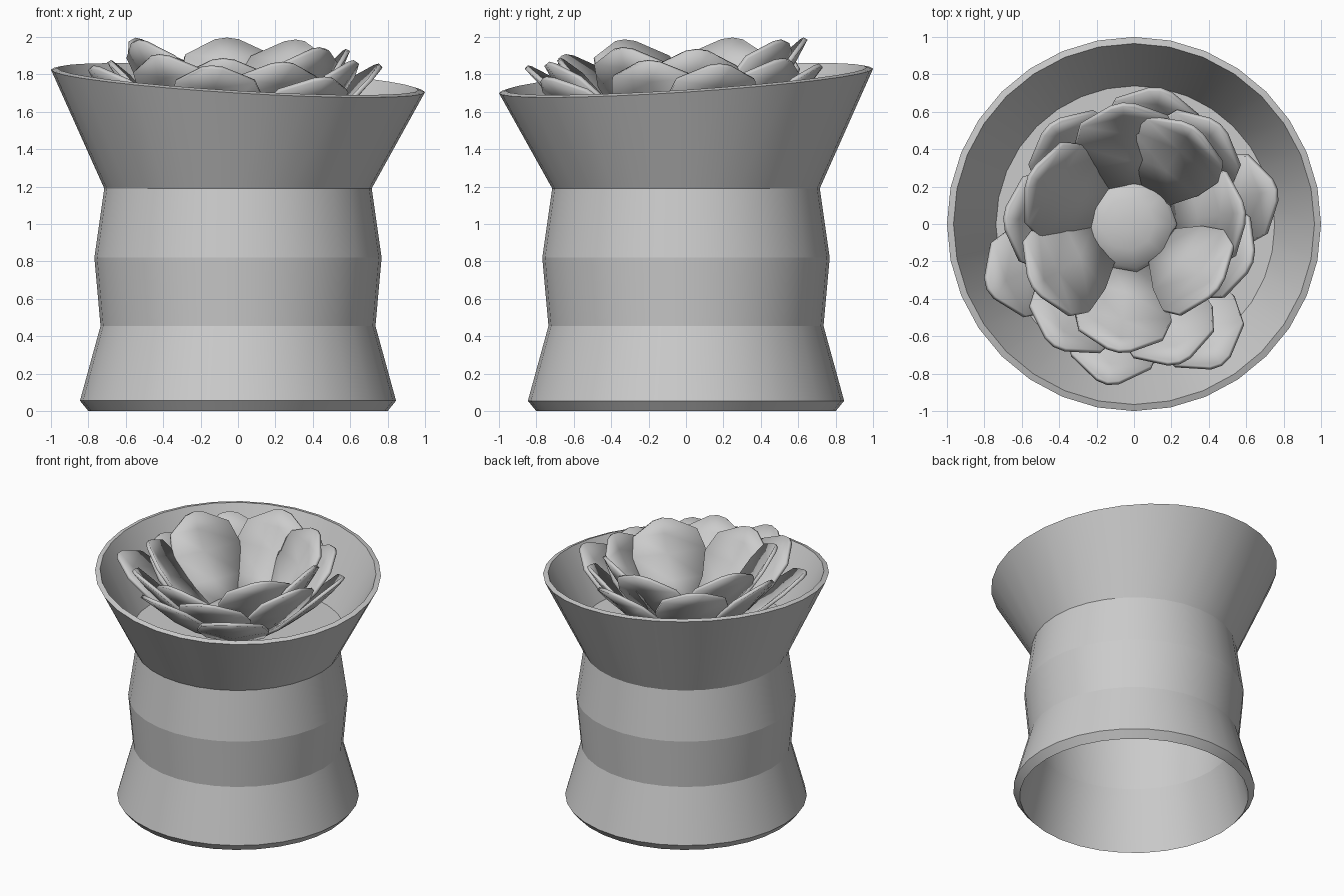
import bpy, bmesh
from math import sin, cos, pi, radians, atan2, hypot
from mathutils import Vector

if "Cube" in bpy.data.objects:
    bpy.data.objects.remove(bpy.data.objects["Cube"])


def make(name, verts, faces, angle):
    me = bpy.data.meshes.new(name)
    me.from_pydata(verts, [], faces)
    bm = bmesh.new()
    bm.from_mesh(me)
    bmesh.ops.recalc_face_normals(bm, faces=bm.faces)
    bm.to_mesh(me)
    bm.free()
    me.shade_smooth()
    me.set_sharp_from_angle(angle=radians(angle))
    ob = bpy.data.objects.new(name, me)
    bpy.context.collection.objects.link(ob)
    return ob


def lathe(name, profile, n, angle, closed=False, caps=False, centre=(0, 0), shape=None):
    verts = []
    for r, z in profile:
        for i in range(n):
            a = 2 * pi * i / n
            v = (centre[0] + r * cos(a), centre[1] + r * sin(a), z)
            verts.append(shape(v) if shape else v)
    m = len(profile)
    faces = []
    for j in range(m if closed else m - 1):
        k = (j + 1) % m
        for i in range(n):
            h = (i + 1) % n
            faces.append((j * n + i, j * n + h, k * n + h, k * n + i))
    if caps:
        faces.append(tuple(range(n)))
        faces.append(tuple(range((m - 1) * n, m * n)))
    return make(name, verts, faces, angle)


# Pot: thin open shell whose rim is slanted
def slant(v):
    x, y, z = v
    return (x, y, z - 0.06 * x + 0.065 * y) if z > 1.6 else v


outer = [(0.80, 0), (0.845, 0.055), (0.735, 0.455), (0.768, 0.82), (0.715, 1.19), (1.0, 1.765)]
inner = [(0.965, 1.775), (0.68, 1.20), (0.728, 0.82), (0.695, 0.455)]
lathe("pot", outer + inner, 32, 12, closed=True, shape=slant)

# Soil disc inside the flare
lathe("soil", [(0.73, 1.30), (0.755, 1.33)], 32, 30, caps=True)

# Flower centre dome
lathe("flower_centre", [(0.14, 1.34), (0.26, 1.43), (0.24, 1.46), (0.14, 1.50), (0.04, 1.51)],
      9, 50, caps=True, centre=(-0.03, 0))


# Petals: cupped leaf from a base point to a given tip
def petal(name, tip, base_r, base_z, width):
    ang, tip_r = atan2(tip[1], tip[0]), hypot(tip[0], tip[1])
    out, side = Vector((cos(ang), sin(ang), 0)), Vector((-sin(ang), cos(ang), 0))
    dr, dz = tip_r - base_r, tip[2] - base_z
    inward = (out * -dz + Vector((0, 0, dr))).normalized()
    rows = [(0, 0.42), (0.28, 0.80), (0.60, 1.0), (0.84, 0.86), (1, 0.24)]
    verts, faces = [], []
    for t, w in rows:
        mid = out * (base_r + dr * t) + Vector((0, 0, base_z + dz * t)) - inward * 0.18 * t * (1 - t)
        for s in (-w, 0, w):
            verts.append(mid + side * s * width + inward * 0.05 * s * s)
        if t == 1:  # pointed middle of the tip
            verts[-2] = mid + (out * dr + Vector((0, 0, dz))) * 0.02
    for j in range(len(rows) - 1):
        for k in range(2):
            a = j * 3 + k
            faces.append((a, a + 1, a + 4, a + 3))
    ob = make(name, verts, faces, 50)
    sol = ob.modifiers.new("thickness", 'SOLIDIFY')
    sol.thickness, sol.offset = 0.025, 0


inner_tips = [(0.31, 0.51, 1.97), (-0.06, 0.63, 1.98), (-0.55, 0.25, 1.98), (-0.53, -0.33, 1.97),
              (0.44, -0.34, 1.93)]
middle_tips = [(-0.08, -0.67, 1.87), (0.58, 0.06, 1.92), (0.45, 0.52, 1.87), (-0.44, 0.52, 1.91)]
lower_tips = [(0.14, 0.71, 1.84), (-0.68, 0.03, 1.86), (-0.42, -0.64, 1.89), (0.24, -0.73, 1.85),
              (0.62, -0.2, 1.86)]
outer_tips = [(0.75, 0.18, 1.84), (-0.77, -0.34, 1.83), (-0.14, -0.84, 1.83), (0.46, -0.74, 1.77)]
for ring, tips, r, z, w in (("inner", inner_tips, 0.20, 1.44, 0.27),
                            ("middle", middle_tips, 0.22, 1.38, 0.26),
                            ("lower", lower_tips, 0.22, 1.37, 0.26),
                            ("outer", outer_tips, 0.22, 1.35, 0.25)):
    for i, tip in enumerate(tips):
        petal(f"{ring}_petal_{i + 1}", tip, r, z, w)
